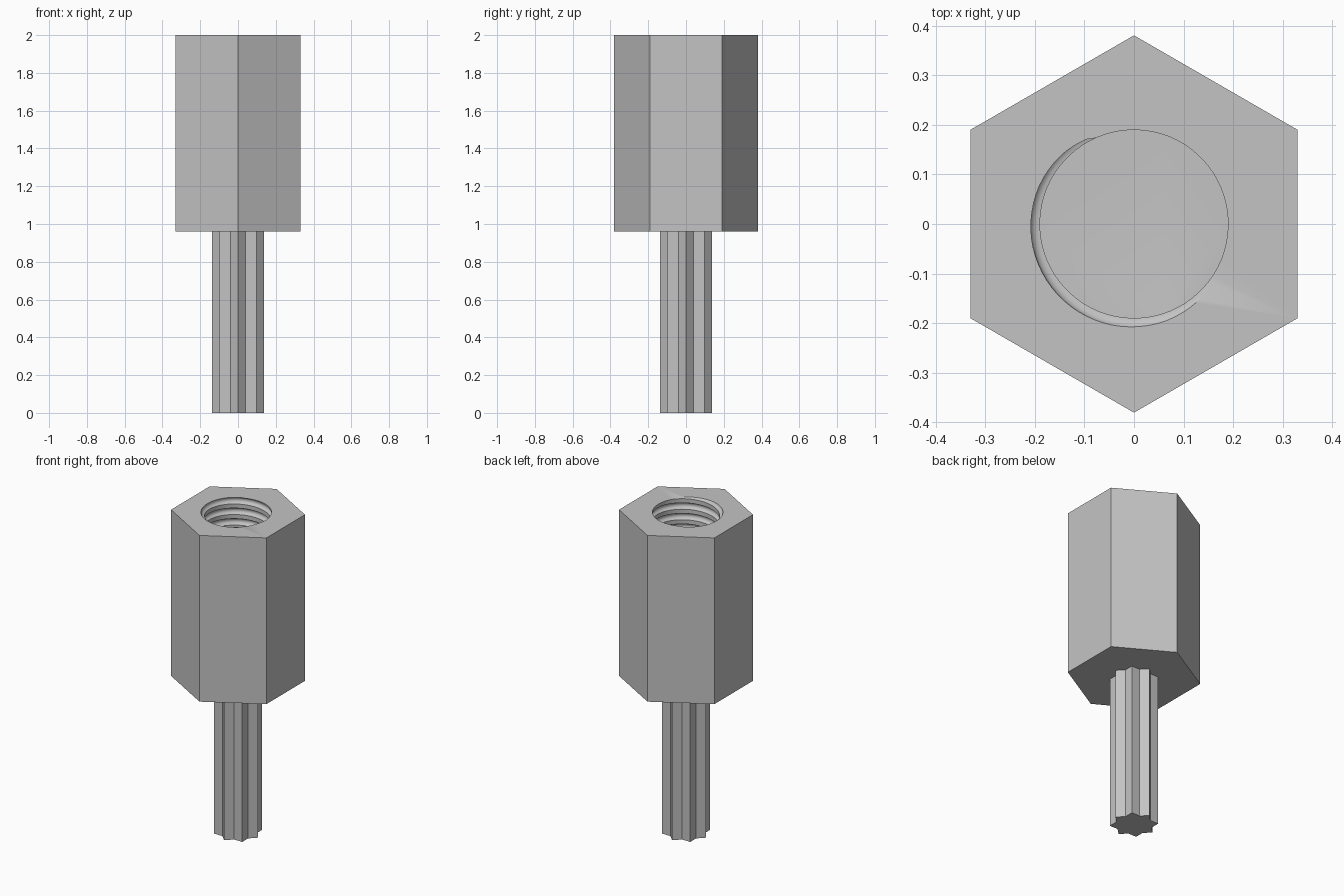
import bpy, bmesh
from math import sin, cos, pi, radians, floor

cube = bpy.data.objects.get("Cube")
if cube:
    bpy.data.objects.remove(cube)

TOP, SHOULDER, HOLE_END = 2.0, 0.96, 1.53
HEX_R = 0.381
STAR_R = 0.137
BORE_R, GROOVE_R, PITCH = 0.19, 0.02, 0.066
STEPS, ARC = 72, 10

grey = bpy.data.materials.new("plain grey")
grey.use_nodes = True
colour = (0.55, 0.55, 0.55, 1)
grey.diffuse_color = colour
grey.node_tree.nodes["Principled BSDF"].inputs["Base Color"].default_value = colour


def finish(bm, name):
    bmesh.ops.recalc_face_normals(bm, faces=bm.faces)
    mesh = bpy.data.meshes.new(name)
    bm.to_mesh(mesh)
    bm.free()
    mesh.materials.append(grey)
    obj = bpy.data.objects.new(name, mesh)
    bpy.context.collection.objects.link(obj)
    return obj


def ring(bm, radii, z, start=pi / 2):
    n = len(radii)
    return [bm.verts.new((r * cos(start + 2 * pi * i / n), r * sin(start + 2 * pi * i / n), z))
            for i, r in enumerate(radii)]


def walls(bm, low, high):
    n = len(low)
    for i in range(n):
        bm.faces.new((low[i], low[(i + 1) % n], high[(i + 1) % n], high[i]))


# Hexagonal body with a threaded blind hole
bm = bmesh.new()

# Helical thread wall: a flat land and a half-round groove, swept upwards
profile = [(BORE_R, -PITCH / 2)]
for j in range(ARC + 1):
    a = -pi / 2 + pi * j / ARC
    profile.append((BORE_R + GROOVE_R * cos(a), GROOVE_R * sin(a)))
profile.append((BORE_R, PITCH / 2))

start = radians(223)
turns_down = floor((TOP - HOLE_END) / PITCH) + 2
previous = None
for i in range(-turns_down * STEPS, 2 * STEPS + 1):
    t = start + 2 * pi * i / STEPS
    row = [bm.verts.new((r * cos(t), r * sin(t), TOP + PITCH * i / STEPS + dz))
           for r, dz in profile]
    if previous:
        for j in range(len(row) - 1):
            bm.faces.new((previous[j], row[j], row[j + 1], previous[j + 1]))
    previous = row
bmesh.ops.remove_doubles(bm, verts=bm.verts, dist=1e-5)

# Trim the thread flush with the top face and the hole floor
for z, up in ((TOP, 1), (HOLE_END, -1)):
    bmesh.ops.bisect_plane(bm, geom=bm.verts[:] + bm.edges[:] + bm.faces[:], dist=1e-6,
                           plane_co=(0, 0, z), plane_no=(0, 0, up), clear_outer=True)
bmesh.ops.remove_doubles(bm, verts=bm.verts, dist=1e-5)


def rim(z):
    return [e for e in bm.edges if e.is_boundary
            and all(abs(v.co.z - z) < 1e-4 for v in e.verts)]


floor_edges, top_edges = rim(HOLE_END), rim(TOP)
low = ring(bm, [HEX_R] * 6, SHOULDER)
high = ring(bm, [HEX_R] * 6, TOP)
walls(bm, low, high)
bm.faces.new(low)
outer = [bm.edges.get((high[i], high[i - 1])) for i in range(6)]
bmesh.ops.triangle_fill(bm, edges=floor_edges, normal=(0, 0, 1), use_beauty=True)
bmesh.ops.triangle_fill(bm, edges=top_edges + outer, normal=(0, 0, 1), use_beauty=True)
body = finish(bm, "threaded_hex_body")
bpy.ops.object.select_all(action="DESELECT")
body.select_set(True)
bpy.context.view_layer.objects.active = body
bpy.ops.object.shade_smooth_by_angle(angle=radians(30))

# Eight-pointed splined shaft
bm = bmesh.new()
inner = STAR_R * cos(pi / 4) / cos(pi / 8)
low = ring(bm, [STAR_R, inner] * 8, 0)
high = ring(bm, [STAR_R, inner] * 8, SHOULDER)
walls(bm, low, high)
bm.faces.new(low)
bm.faces.new(high)
finish(bm, "splined_shaft")
